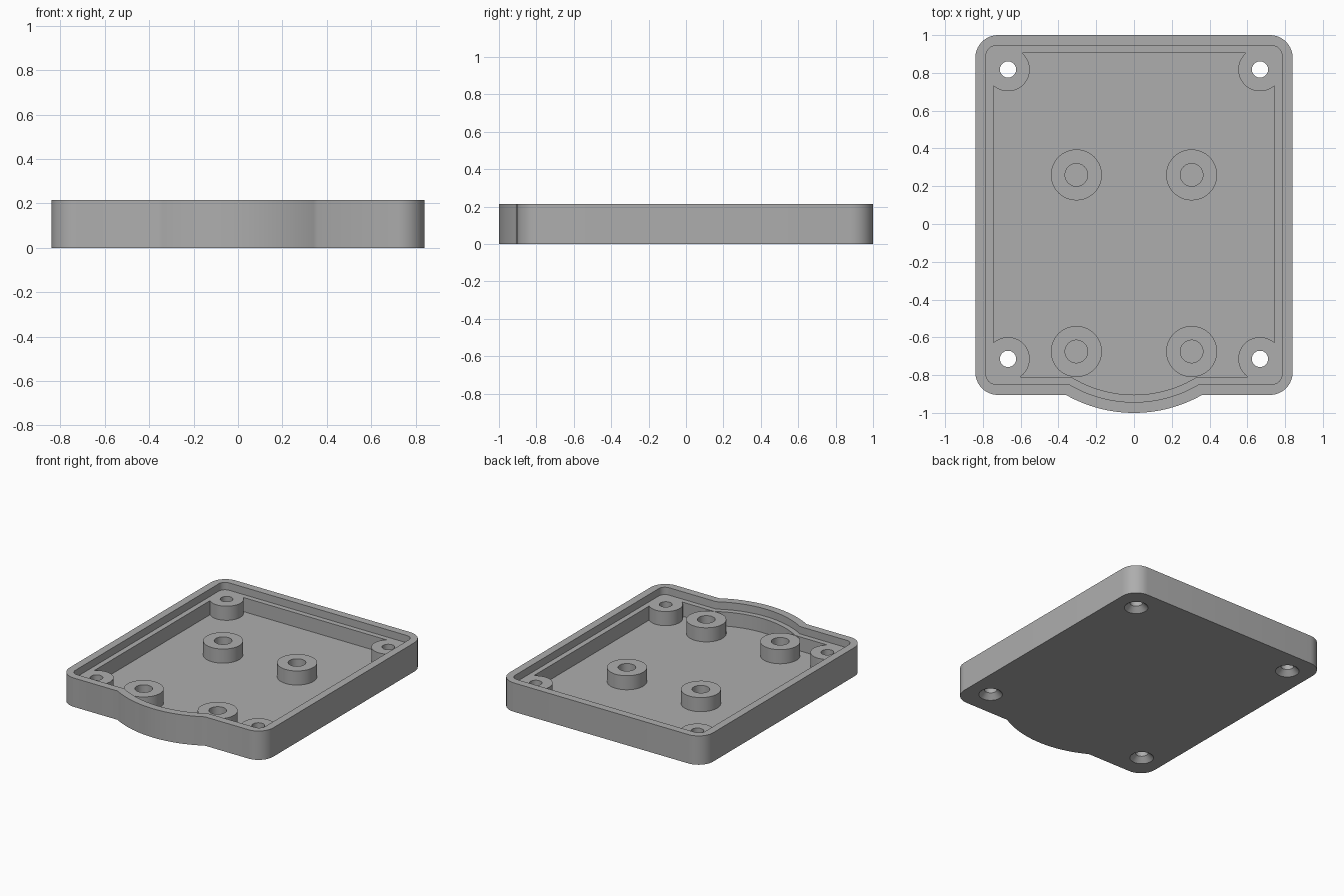
import bpy, bmesh
from math import sin, cos, pi, asin, radians

cube = bpy.data.objects.get("Cube")
if cube:
    bpy.data.objects.remove(cube, do_unlink=True)

HEIGHT, LEDGE, FLOOR = 0.215, 0.16, 0.055

grey = bpy.data.materials.new("plain grey")
grey.use_nodes = True
colour = (0.42, 0.42, 0.42, 1)
grey.diffuse_color = colour
grey.node_tree.nodes["Principled BSDF"].inputs["Base Color"].default_value = colour


def outline(inset, radius):
    """Rounded rectangle with a bulging front edge, counter-clockwise."""
    side, back, front = 0.84 - inset, 1 - inset, -0.905 + inset
    pts = []

    def arc(cx, cy, r, start, end, steps):
        for i in range(steps + 1):
            a = start + (end - start) * i / steps
            pts.append((cx + r * cos(a), cy + r * sin(a)))

    # Front bulge, then the four corners
    bulge, cy = 0.73 - inset, -0.27
    a = asin((front - cy) / bulge)
    arc(0, cy, bulge, -pi - a, a, 32)
    for k, (sx, y) in enumerate([(1, front + radius), (1, back - radius),
                                 (-1, back - radius), (-1, front + radius)]):
        arc(sx * (side - radius), y, radius, (k - 1) * pi / 2, k * pi / 2, 10)
    return pts


def make_object(name, bm):
    bmesh.ops.recalc_face_normals(bm, faces=bm.faces)
    mesh = bpy.data.meshes.new(name)
    bm.to_mesh(mesh)
    bm.free()
    mesh.materials.append(grey)
    obj = bpy.data.objects.new(name, mesh)
    bpy.context.collection.objects.link(obj)
    return obj


def stack(bm, rings):
    """Skin a list of equal-length point rings and cap both ends."""
    loops = [[bm.verts.new(p) for p in ring] for ring in rings]
    for low, high in zip(loops, loops[1:]):
        for i in range(len(low)):
            j = (i + 1) % len(low)
            bm.faces.new((low[i], low[j], high[j], high[i]))
    bm.faces.new(loops[0][::-1])
    bm.faces.new(loops[-1])


def turned(bm, x, y, profile, sides=48):
    """Round solid from (radius, height) pairs."""
    stack(bm, [[(x + r * cos(2 * pi * i / sides), y + r * sin(2 * pi * i / sides), z)
                for i in range(sides)] for r, z in profile])


def combine(target, tool, operation):
    mod = target.modifiers.new(operation, "BOOLEAN")
    mod.operation, mod.object, mod.solver = operation, tool, "EXACT"
    depsgraph = bpy.context.evaluated_depsgraph_get()
    mesh = bpy.data.meshes.new_from_object(target.evaluated_get(depsgraph))
    target.modifiers.clear()
    target.data = mesh
    bpy.data.objects.remove(tool, do_unlink=True)


# Tray shell: outer wall, rim, recessed ledge, cavity
bm = bmesh.new()
levels = [(0, 0.12, 0), (0, 0.12, HEIGHT), (0.057, 0.05, HEIGHT),
          (0.057, 0.05, LEDGE), (0.096, 0.03, LEDGE), (0.096, 0.03, FLOOR)]
stack(bm, [[(x, y, z) for x, y in outline(inset, r)] for inset, r, z in levels])
tray = make_object("enclosure_tray", bm)

corners = [(sx * 0.667, y) for sx in (-1, 1) for y in (-0.714, 0.818)]
standoffs = [(sx * 0.305, y) for sx in (-1, 1) for y in (-0.675, 0.26)]

# Corner posts and board standoffs
bm = bmesh.new()
for x, y in corners:
    turned(bm, x, y, [(0.115, FLOOR / 2), (0.115, LEDGE)])
for x, y in standoffs:
    turned(bm, x, y, [(0.135, FLOOR / 2), (0.135, LEDGE)])
combine(tray, make_object("posts", bm), "UNION")

# Countersunk through holes and blind standoff holes
bm = bmesh.new()
for x, y in corners:
    turned(bm, x, y, [(0.08, -0.02), (0.08, 0), (0.043, 0.037), (0.043, 0.3)])
for x, y in standoffs:
    turned(bm, x, y, [(0.06, FLOOR), (0.06, 0.3)])
combine(tray, make_object("holes", bm), "DIFFERENCE")

# Smooth curved walls, crisp edges
bpy.ops.object.select_all(action="DESELECT")
tray.select_set(True)
bpy.context.view_layer.objects.active = tray
bpy.ops.object.shade_smooth_by_angle(angle=radians(30))
